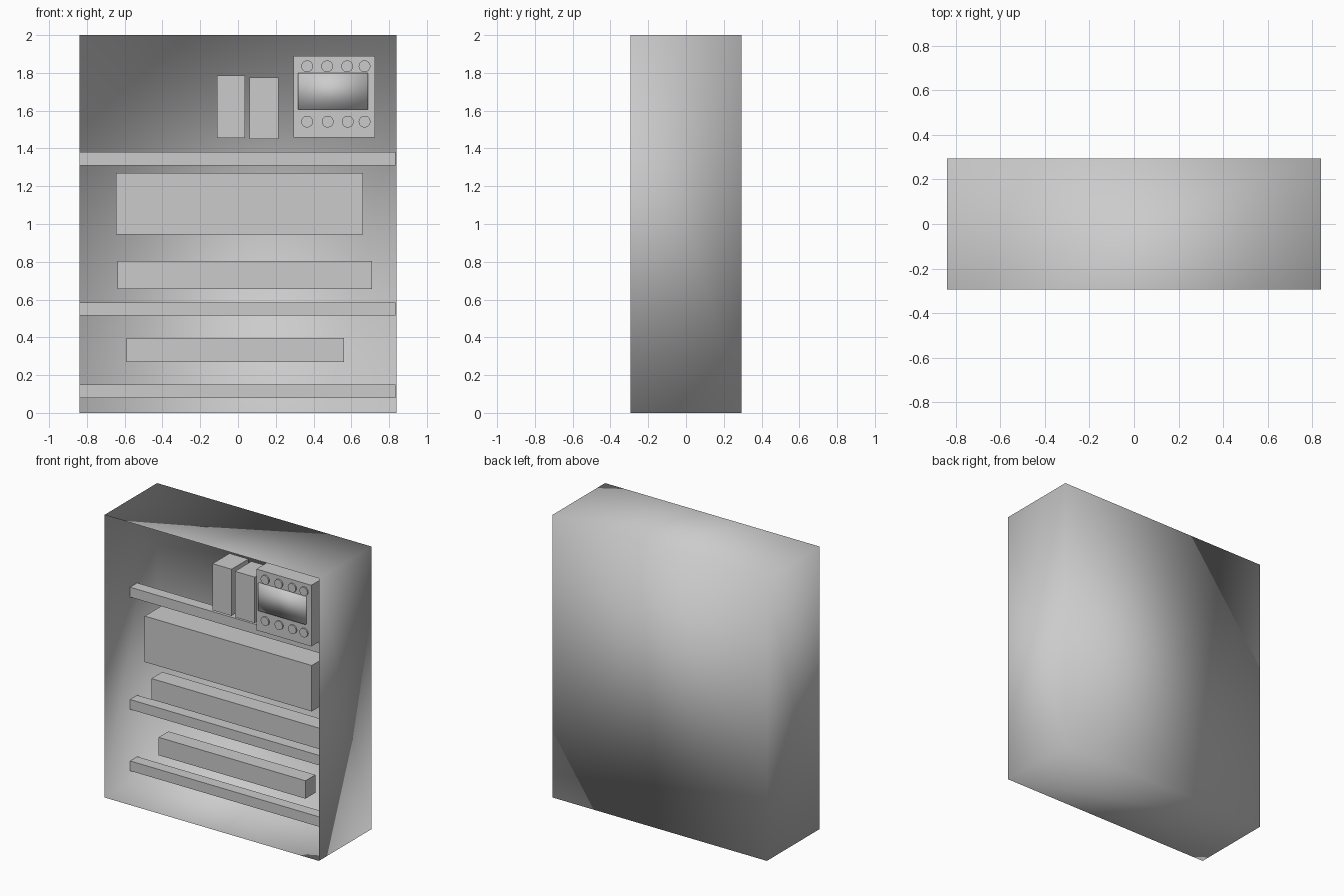
import bpy, bmesh
from mathutils import Matrix, Vector

if "Cube" in bpy.data.objects:
    bpy.data.objects.remove(bpy.data.objects["Cube"])

BACK = 0.065  # common rear plane of rails and modules


def finish(bm, name, smooth=False):
    me = bpy.data.meshes.new(name)
    bm.to_mesh(me)
    bm.free()
    for p in me.polygons:
        p.use_smooth = smooth
    ob = bpy.data.objects.new(name, me)
    bpy.context.collection.objects.link(ob)
    return ob


def box(name, x, y, z, smooth=False, open_front=False):
    lo, hi = Vector((x[0], y[0], z[0])), Vector((x[1], y[1], z[1]))
    bm = bmesh.new()
    bmesh.ops.create_cube(bm, size=1)
    bmesh.ops.scale(bm, vec=hi - lo, verts=bm.verts)
    bmesh.ops.translate(bm, vec=(lo + hi) / 2, verts=bm.verts)
    if open_front:
        bm.normal_update()
        front = [f for f in bm.faces if f.normal.y < -0.9]
        bmesh.ops.delete(bm, geom=front, context='FACES')
    return finish(bm, name, smooth)


def knob(name, x, z, y0=-0.225, y1=-0.205, r=0.031):
    bm = bmesh.new()
    bmesh.ops.create_cone(bm, cap_ends=True, segments=32, radius1=r, radius2=r,
                          depth=y1 - y0,
                          matrix=Matrix.Translation((x, (y0 + y1) / 2, z))
                          @ Matrix.Rotation(1.5707963, 4, 'X'))
    ob = finish(bm, name)
    for p in ob.data.polygons:
        p.use_smooth = len(p.vertices) == 4
    for e in ob.data.edges:
        e.use_edge_sharp = abs(ob.data.vertices[e.vertices[0]].co.y
                               - ob.data.vertices[e.vertices[1]].co.y) < 1e-4


# Thin-walled cabinet, open at the front
box("cabinet_shell", (-0.84, 0.84), (-0.295, 0.295), (0, 2), True, True)

# Mounting rails spanning the cabinet
for i, z in enumerate((0.08, 0.515, 1.31)):
    box(f"mounting_rail_{i + 1}", (-0.838, 0.835), (-0.01, 0.07), (z, z + 0.07))

# Long modules
box("lower_module", (-0.59, 0.56), (-0.045, BACK), (0.27, 0.397))
box("middle_module", (-0.638, 0.71), (-0.057, BACK), (0.657, 0.805))
box("upper_module", (-0.645, 0.663), (-0.122, BACK), (0.945, 1.27))

# Upright breaker modules
box("left_breaker", (-0.112, 0.037), (-0.125, BACK), (1.455, 1.785))
box("right_breaker", (0.06, 0.215), (-0.12, BACK), (1.45, 1.775))

# Control unit with screen and two rows of knobs
box("control_unit", (0.295, 0.725), (-0.215, BACK), (1.457, 1.89))
box("control_screen", (0.317, 0.688), (-0.23, -0.19), (1.607, 1.8), True)
for row, z, xs in (("top", 1.835, (0.366, 0.472, 0.578, 0.67)),
                   ("bottom", 1.542, (0.366, 0.475, 0.581, 0.67))):
    for i, x in enumerate(xs):
        knob(f"{row}_knob_{i + 1}", x, z)
